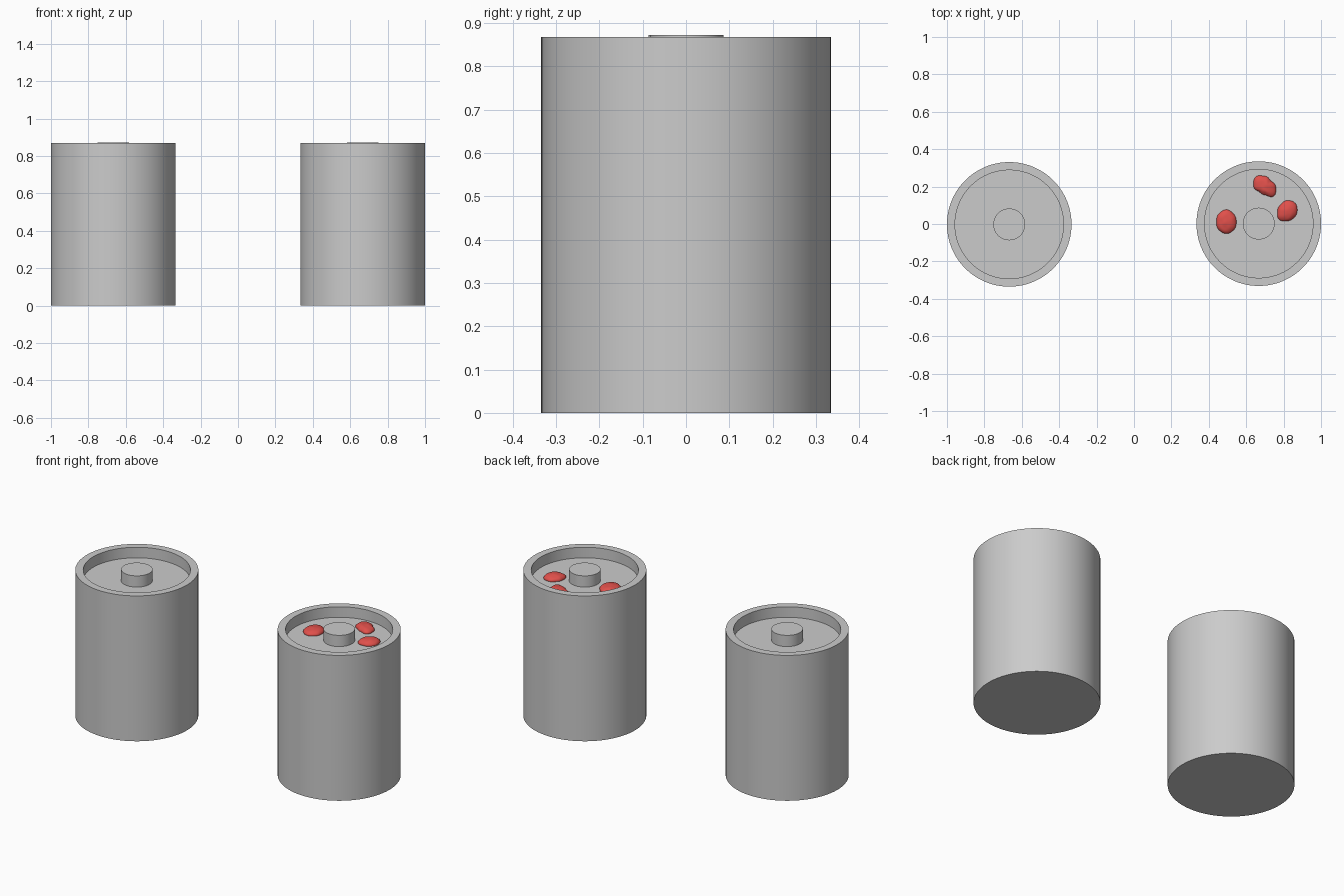
import bpy, bmesh, math
from mathutils import noise, Vector

if "Cube" in bpy.data.objects:
    bpy.data.objects.remove(bpy.data.objects["Cube"])

FLOOR = 0.805


def finish(bm, name, loc, angle):
    bmesh.ops.recalc_face_normals(bm, faces=bm.faces)
    me = bpy.data.meshes.new(name)
    bm.to_mesh(me)
    bm.free()
    ob = bpy.data.objects.new(name, me)
    ob.location = loc
    bpy.context.collection.objects.link(ob)
    bpy.ops.object.select_all(action='DESELECT')
    ob.select_set(True)
    bpy.context.view_layer.objects.active = ob
    bpy.ops.object.shade_smooth_by_angle(angle=math.radians(angle))
    return ob


# Drum: one turned profile with rim, recessed top and centre post
def drum(name, x, y, sides=128):
    profile = [(0.333, 0), (0.333, 0.868), (0.29, 0.868),
               (0.29, FLOOR), (0.085, FLOOR), (0.085, 0.872)]
    bm = bmesh.new()
    rings = []
    for r, z in profile:
        rings.append([bm.verts.new((r * math.cos(2 * math.pi * i / sides),
                                    r * math.sin(2 * math.pi * i / sides), z))
                      for i in range(sides)])
    for a, b in zip(rings, rings[1:]):
        for i in range(sides):
            j = (i + 1) % sides
            bm.faces.new((a[i], a[j], b[j], b[i]))
    bm.faces.new(rings[0][::-1])
    bm.faces.new(rings[-1])
    finish(bm, name, (x, y, 0), 30)


# Pebble: flattened lumpy ball, outline given as 8 radii counter-clockwise from +x
def pebble(name, x, y, radii, seed):
    bm = bmesh.new()
    bmesh.ops.create_icosphere(bm, subdivisions=4, radius=1)
    for v in bm.verts:
        t = (math.atan2(v.co.y, v.co.x) % (2 * math.pi)) / (math.pi / 4)
        i, f = int(t) % 8, t % 1
        f = f * f * (3 - 2 * f)
        r = radii[i] * (1 - f) + radii[(i + 1) % 8] * f
        lump = 1 + 0.12 * noise.noise(v.co * 1.8 + Vector((seed * 7.3, 0, 0)))
        v.co = Vector((v.co.x * r, v.co.y * r, v.co.z * 0.025 * lump))
    finish(bm, name, (x, y, FLOOR + 0.003), 40).data.materials.append(red)


red = bpy.data.materials.new("red")
red.diffuse_color = (0.75, 0.08, 0.07, 1)
red.use_nodes = True
red.node_tree.nodes["Principled BSDF"].inputs["Base Color"].default_value = red.diffuse_color

drum("left_drum", -0.667, -0.002)
drum("right_drum", 0.667, 0.002)

pebble("pebble_left", 0.494, 0.013,
       [.053, .056, .064, .058, .053, .060, .065, .059], 1)
pebble("pebble_back", 0.70, 0.20,
       [.058, .044, .056, .072, .060, .041, .045, .070], 2)
pebble("pebble_right", 0.82, 0.07,
       [.053, .059, .056, .050, .053, .064, .054, .051], 3)
